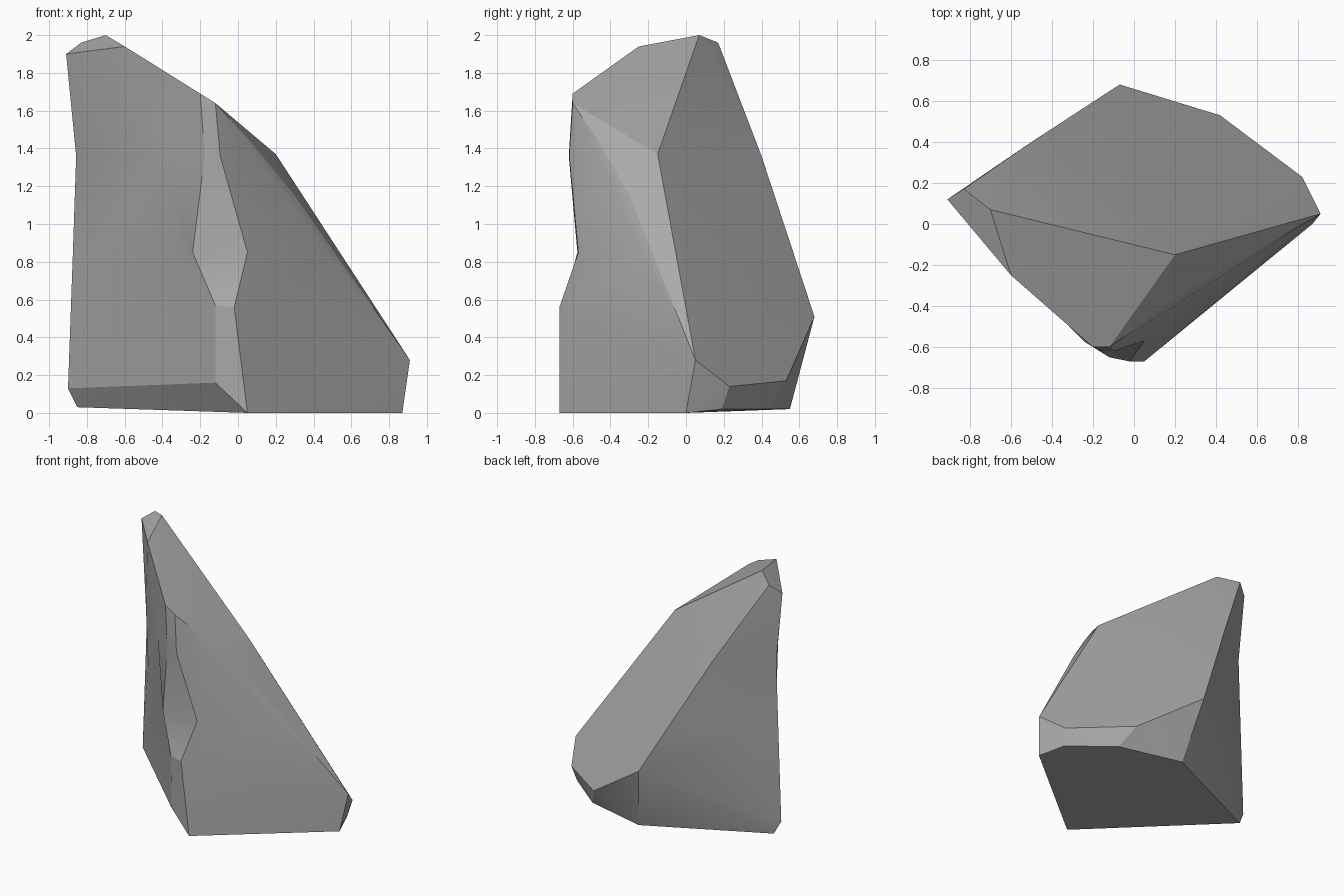
import bpy, bmesh, math
from mathutils import Vector

cube = bpy.data.objects.get("Cube")
if cube:
    bpy.data.objects.remove(cube, do_unlink=True)

# Plain grey stone
stone = bpy.data.materials.new("grey_stone")
stone.use_nodes = True
grey = (0.4, 0.4, 0.4, 1)
stone.diffuse_color = grey
bsdf = next(n for n in stone.node_tree.nodes if n.type == 'BSDF_PRINCIPLED')
bsdf.inputs["Base Color"].default_value = grey
bsdf.inputs["Roughness"].default_value = 0.9

# Corner points of the boulder, grouped by region
peak = [(-.91, .12, 1.9), (-.83, .17, 1.96), (-.7, .07, 2), (-.6, -.25, 1.94)]
front_ridge = [(-.2, -.6, 1.69), (-.12, -.6, 1.64), (-.12, -.65, .57),
               (-.02, -.67, .56), (-.12, -.64, .16), (.05, -.67, 0)]
right_edge = [(.2, -.15, 1.37), (.08, -.45, 1.42), (.3, -.3, 1.15),
              (.46, -.12, .95), (.76, -.03, .44), (.91, .05, .28)]
back_edge = [(-.5, .4, 1.36), (-.07, .68, .51), (.42, .53, .17), (.82, .23, .14)]
base = [(.87, 0, 0), (.8, .19, .02), (.5, .43, .02), (.02, .55, .02),
        (-.85, .14, .03), (-.9, .12, .13)]

# Wrap the points in a convex block
bm = bmesh.new()
for p in peak + front_ridge + right_edge + back_edge + base:
    bm.verts.new(p)
bmesh.ops.convex_hull(bm, input=bm.verts[:])
loose = [v for v in bm.verts if not v.link_faces]
bmesh.ops.delete(bm, geom=loose, context='VERTS')

# Cut rings round the block where its sides are worn in
low, high = 0.85, 1.36
for level in (low, high):
    bmesh.ops.bisect_plane(bm, geom=bm.verts[:] + bm.edges[:] + bm.faces[:],
                           plane_co=(0, 0, level), plane_no=(0, 0, 1))
bmesh.ops.triangulate(bm, faces=bm.faces[:])

# Scoop the front ridge and hollow the tall side slightly
for v in bm.verts:
    at_low = abs(v.co.z - low) < 0.005
    at_high = abs(v.co.z - high) < 0.005
    if at_low and v.co.y < -0.5:
        x, y = (-.24, -.575) if v.co.x < -.095 else (.05, -.57)
        v.co = Vector((x, y, low))
    elif v.co.x < -0.75 and (at_low or at_high):
        v.co.x += 0.05 if at_high else 0.03

bmesh.ops.remove_doubles(bm, verts=bm.verts[:], dist=0.002)
bmesh.ops.recalc_face_normals(bm, faces=bm.faces[:])

mesh = bpy.data.meshes.new("boulder")
bm.to_mesh(mesh)
bm.free()
mesh.materials.append(stone)
boulder = bpy.data.objects.new("boulder", mesh)
bpy.context.collection.objects.link(boulder)

# Soft faces with crisp chipped edges
bpy.ops.object.select_all(action='DESELECT')
boulder.select_set(True)
bpy.context.view_layer.objects.active = boulder
bpy.ops.object.shade_smooth_by_angle(angle=math.radians(22))
